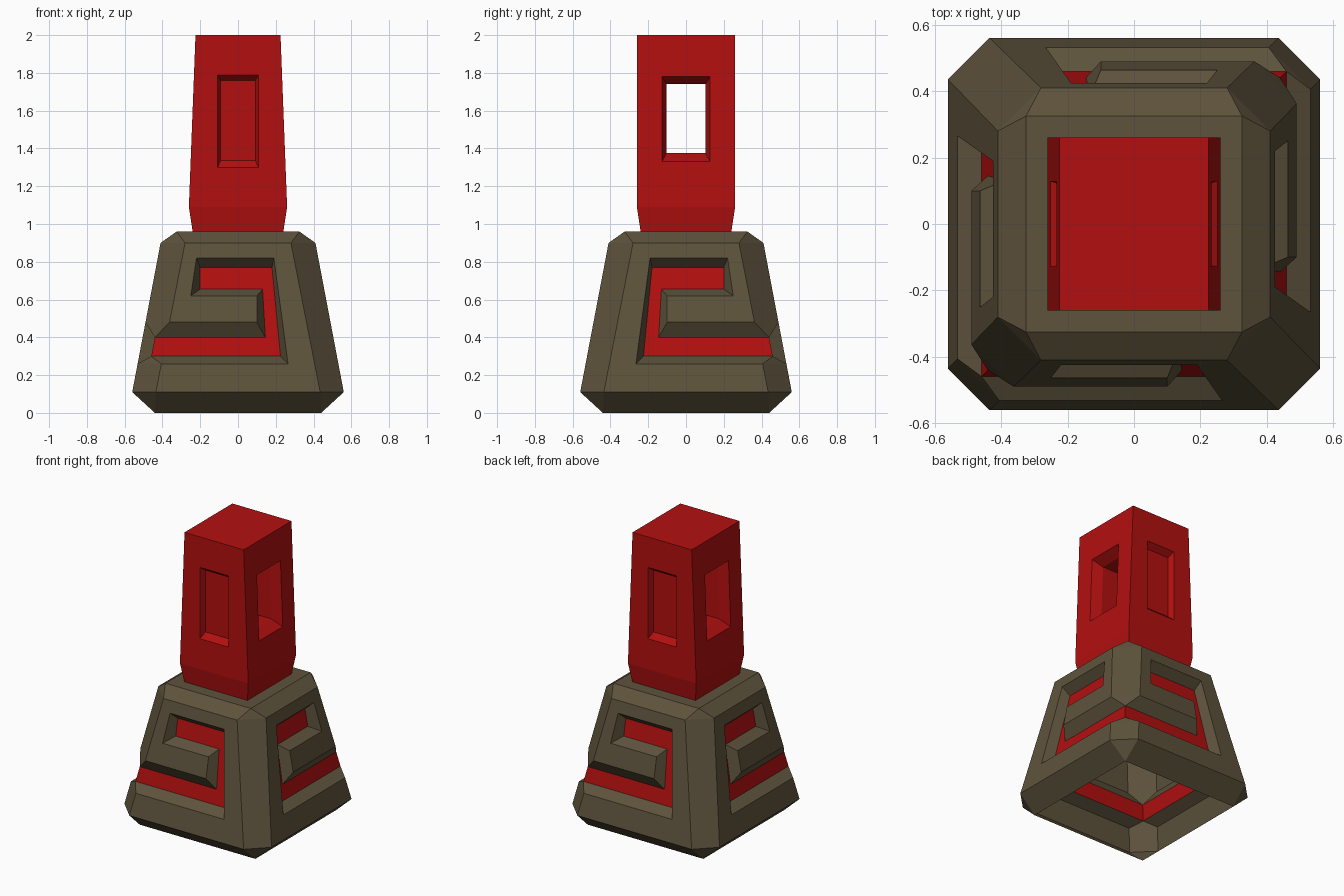
import bpy, bmesh

if "Cube" in bpy.data.objects:
    bpy.data.objects.remove(bpy.data.objects["Cube"])


def material(name, rgb):
    m = bpy.data.materials.new(name)
    m.diffuse_color = (*rgb, 1)
    m.use_nodes = True
    m.node_tree.nodes["Principled BSDF"].inputs["Base Color"].default_value = m.diffuse_color
    return m


brown = material("olive_brown", (0.11, 0.085, 0.045))
red = material("red", (0.45, 0.005, 0.005))


def add_face(bm, pts, mat=0):
    f = bm.faces.new([bm.verts.new(p) for p in pts])
    f.material_index = mat


def finish(bm, name, mats):
    bmesh.ops.remove_doubles(bm, verts=bm.verts, dist=0.0005)
    bmesh.ops.recalc_face_normals(bm, faces=bm.faces)
    me = bpy.data.meshes.new(name)
    bm.to_mesh(me)
    bm.free()
    for m in mats:
        me.materials.append(m)
    ob = bpy.data.objects.new(name, me)
    bpy.context.collection.objects.link(ob)
    return ob


# ---- Base shell: tapered, cut corners, open underneath, spiral grooves ----
Z0, Z1 = 0.11, 0.90
DEPTH = 0.065


def half(z):          # distance of the sloped wall from the axis
    return 0.56 - 0.19 * (z - Z0)


def edge(z):          # half width of the wall between the corner cuts
    return 0.435 - 0.196 * (z - Z0)


def front(u, z, d=0.0):
    return (u, -(half(z) - d), z)


def swap(p):          # mirror across the x = y diagonal
    return (p[1], p[0], p[2])


def turn(p):          # half turn about z
    return (-p[0], -p[1], p[2])


bm = bmesh.new()
keep = lambda p: p
maps = [keep, swap, turn, lambda p: turn(swap(p))]

# groove outline on the surface, and its smaller outline on the red floor
rim = [(-edge(.26), .26), (.265, .26), (.19, .82), (-.22, .82),
       (-.25, .62), (.10, .62), (.10, .48), (-edge(.48), .48)]
floor = [(-half(.30) + DEPTH, .30), (.225, .30), (.18, .77), (-.20, .77),
         (-.20, .655), (.13, .655), (.145, .40), (-half(.40) + DEPTH, .40)]
A = [front(*p) for p in rim]
B = [front(*p, DEPTH) for p in floor]
lo_l, lo_r = front(-edge(Z0), Z0), front(edge(Z0), Z0)
hi_l, hi_r = front(-edge(Z1), Z1), front(edge(Z1), Z1)
foot, top = 0.44, 0.325

for m in maps:
    def put(pts, mat=0):
        add_face(bm, [m(p) for p in pts], mat)
    put([lo_l, lo_r, hi_r, hi_l] + A[::-1])                    # wall
    put(B, 1)                                                  # red floor
    for i in range(7):
        put([A[i], A[i + 1], B[i + 1], B[i]])                  # groove sides
    put([(-foot, -foot, 0), (foot, -foot, 0), lo_r, lo_l])     # lower bevel
    put([hi_l, hi_r, (top, -top, .96), (-top, -top, .96)])     # upper bevel

for m in (keep, turn):
    def put(pts):
        add_face(bm, [m(p) for p in pts])
    # corner where the grooves of two walls meet
    put([lo_l, A[0], swap(A[0]), swap(lo_l)])
    put([A[7], hi_l, swap(hi_l), swap(A[7])])
    put([A[0], B[0], swap(A[0])])
    put([A[7], B[7], swap(A[7])])
    put([lo_l, swap(lo_l), (-foot, -foot, 0)])
    put([hi_l, swap(hi_l), (-top, -top, .96)])
    # plain corner
    q_lo, q_hi = turn(swap(lo_r)), turn(swap(hi_r))
    q_lo, q_hi = (-lo_r[1], -lo_r[0], Z0), (-hi_r[1], -hi_r[0], Z1)
    put([lo_r, q_lo, q_hi, hi_r])
    put([lo_r, q_lo, (foot, -foot, 0)])
    put([hi_r, q_hi, (top, -top, .96)])

add_face(bm, [(-top, -top, .96), (top, -top, .96), (top, top, .96), (-top, top, .96)])
finish(bm, "base_shell", [brown, red])

# ---- Red tower: tapered block, recess front and back, opening side to side ----
bm = bmesh.new()
N, M, T = 0.96, 1.09, 2.0


def hx(z):
    return 0.26 - 0.035 * (z - M) / (T - M)


def window(w, z0, z1):
    return [(-w, z0), (w, z0), (w, z1), (-w, z1)]


def bridge(a, b):
    for i in range(4):
        j = (i + 1) % 4
        add_face(bm, [a[i], a[j], b[j], b[i]])


tubes = []
for s in (-1, 1):
    # front and back walls with shallow recess
    outer = [(-hx(M), s * .26, M), (hx(M), s * .26, M), (hx(T), s * .26, T), (-hx(T), s * .26, T)]
    ring = [(u, s * .26, z) for u, z in window(.108, 1.30, 1.79)]
    inner = [(u, s * .22, z) for u, z in window(.092, 1.335, 1.76)]
    bridge(outer, ring)
    bridge(ring, inner)
    add_face(bm, inner)
    # side walls with the through opening
    outer = [(s * hx(z), u, z) for u, z in window(.26, M, T)]
    ring = [(s * hx(z), u, z) for u, z in window(.128, 1.33, 1.78)]
    inner = [(s * (hx(z) - .07), u, z) for u, z in window(.103, 1.375, 1.74)]
    bridge(outer, ring)
    bridge(ring, inner)
    tubes.append(inner)
bridge(*tubes)


def square(x, y, z):
    return [(-x, -y, z), (x, -y, z), (x, y, z), (-x, y, z)]


bridge(square(.24, .24, N), square(.26, .26, M))   # tapered neck
add_face(bm, square(hx(T), .26, T))
finish(bm, "tower", [red])
